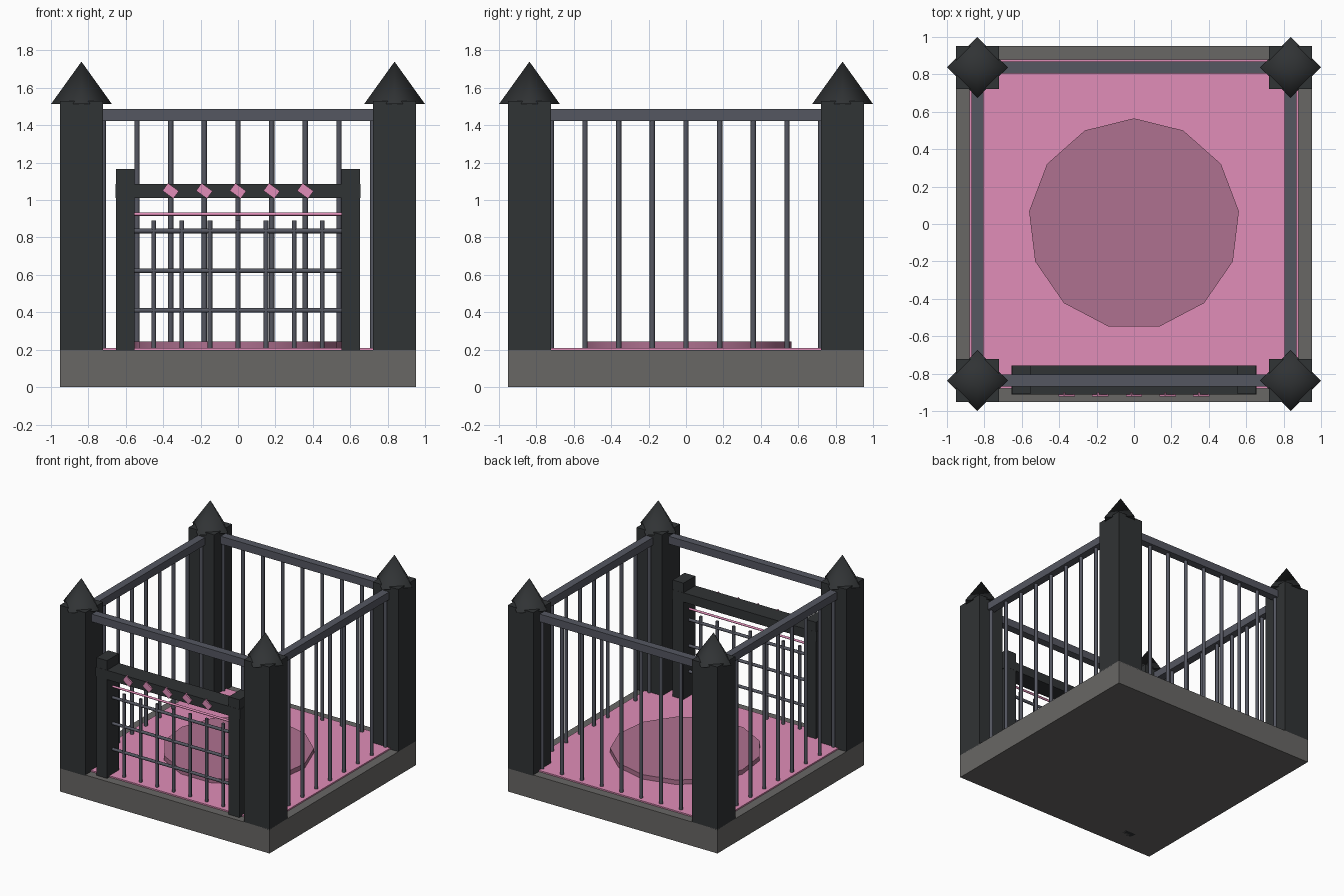
import bpy, bmesh, math
from mathutils import Matrix, Vector

if "Cube" in bpy.data.objects:
    bpy.data.objects.remove(bpy.data.objects["Cube"])


def material(name, rgb):
    m = bpy.data.materials.new(name)
    m.diffuse_color = (*rgb, 1)
    m.use_nodes = True
    m.node_tree.nodes["Principled BSDF"].inputs["Base Color"].default_value = m.diffuse_color
    return m


STONE = material("stone", (0.14, 0.135, 0.13))
DARK = material("dark_iron", (0.03, 0.033, 0.035))
STEEL = material("steel", (0.09, 0.095, 0.12))
PINK = material("pink", (0.75, 0.27, 0.48))
ROSE = material("rose", (0.43, 0.165, 0.28))


def add_object(name, bm, mat):
    me = bpy.data.meshes.new(name)
    bm.to_mesh(me)
    bm.free()
    me.materials.append(mat)
    ob = bpy.data.objects.new(name, me)
    bpy.context.collection.objects.link(ob)
    return ob


def box(name, lo, hi, mat, tilt=0):
    lo, hi = Vector(lo), Vector(hi)
    bm = bmesh.new()
    m = (Matrix.Translation((lo + hi) / 2) @ Matrix.Rotation(tilt, 4, 'Y')
         @ Matrix.Diagonal((*(hi - lo), 1)))
    bmesh.ops.create_cube(bm, size=1, matrix=m)
    return add_object(name, bm, mat)


def rod(name, a, b, r, mat, sides=8, r2=None):
    # Cylinder or cone from a to b, with smooth sides and flat ends
    a, b = Vector(a), Vector(b)
    d = b - a
    rot = Matrix() if d.x == d.y == 0 else d.to_track_quat('Z', 'Y').to_matrix().to_4x4()
    bm = bmesh.new()
    bmesh.ops.create_cone(bm, cap_ends=True, segments=sides, radius1=r,
                          radius2=r if r2 is None else r2, depth=d.length,
                          matrix=Matrix.Translation((a + b) / 2) @ rot)
    bmesh.ops.remove_doubles(bm, verts=bm.verts, dist=1e-5)
    axis = d.normalized()
    bm.normal_update()
    for f in bm.faces:
        f.smooth = abs(f.normal.dot(axis)) < 0.95
    for e in bm.edges:
        if any(not f.smooth for f in e.link_faces):
            e.smooth = False
    return add_object(name, bm, mat)


P = 0.837   # fence line / corner post centre

# Base, floor and central disc
box("base", (-0.953, -0.953, 0), (0.953, 0.953, 0.197), STONE)
box("floor", (-0.88, -0.88, 0.19), (0.88, 0.88, 0.208), PINK)
rod("floor_disc", (0, 0, 0.2), (0, 0, 0.245), 0.565, ROSE, 13)

# Corner posts with pointed caps
for sx in (-1, 1):
    for sy in (-1, 1):
        x, y, h = sx * P, sy * P, 0.116
        box("corner_post", (x - h, y - h, 0.19), (x + h, y + h, 1.53), DARK)
        rod("post_cap", (x, y, 1.513), (x, y, 1.74), 0.163, DARK, 4, 0)

# Top rails on four sides, bars on the back and both sides
for s in (-1, 1):
    a, b = sorted((s * (P - 0.032), s * (P + 0.032)))
    box("rail_x", (-0.78, a, 1.424), (0.78, b, 1.487), STEEL)
    box("rail_y", (a, -0.78, 1.424), (b, 0.78, 1.487), STEEL)
for k in range(-4, 5):
    t = k * 0.18
    for x, y in ((t, P), (-P, t), (P, t)):
        rod("fence_bar", (x, y, 0.2), (x, y, 1.44), 0.0145, STEEL)

# Gate frame
G0, G1 = -0.91, -0.757
for s in (-1, 1):
    a, b = sorted((s * 0.553, s * 0.651))
    box("gate_post", (a, G0, 0), (b, G1, 1.165), DARK)
box("gate_beam", (-0.656, G0 - 0.001, 1.01), (0.656, G1 + 0.001, 1.086), DARK)

# Tilted ornaments on the gate beam
for k in range(-2, 3):
    x = k * 0.18
    box("beam_ornament", (x - 0.036, -0.921, 1.024), (x + 0.036, -0.9, 1.074),
        PINK, math.radians(36))

# Gate grid
GY = -0.835
for k in range(-3, 4):
    rod("gate_bar", (k * 0.15, GY, 0.2), (k * 0.15, GY, 0.89), 0.0125, STEEL)
for z in (0.41, 0.622, 0.835):
    rod("gate_crossbar", (-0.555, GY, z), (0.555, GY, z), 0.0125, STEEL)
rod("gate_pink_bar", (-0.555, GY, 0.925), (0.555, GY, 0.925), 0.009, PINK)
